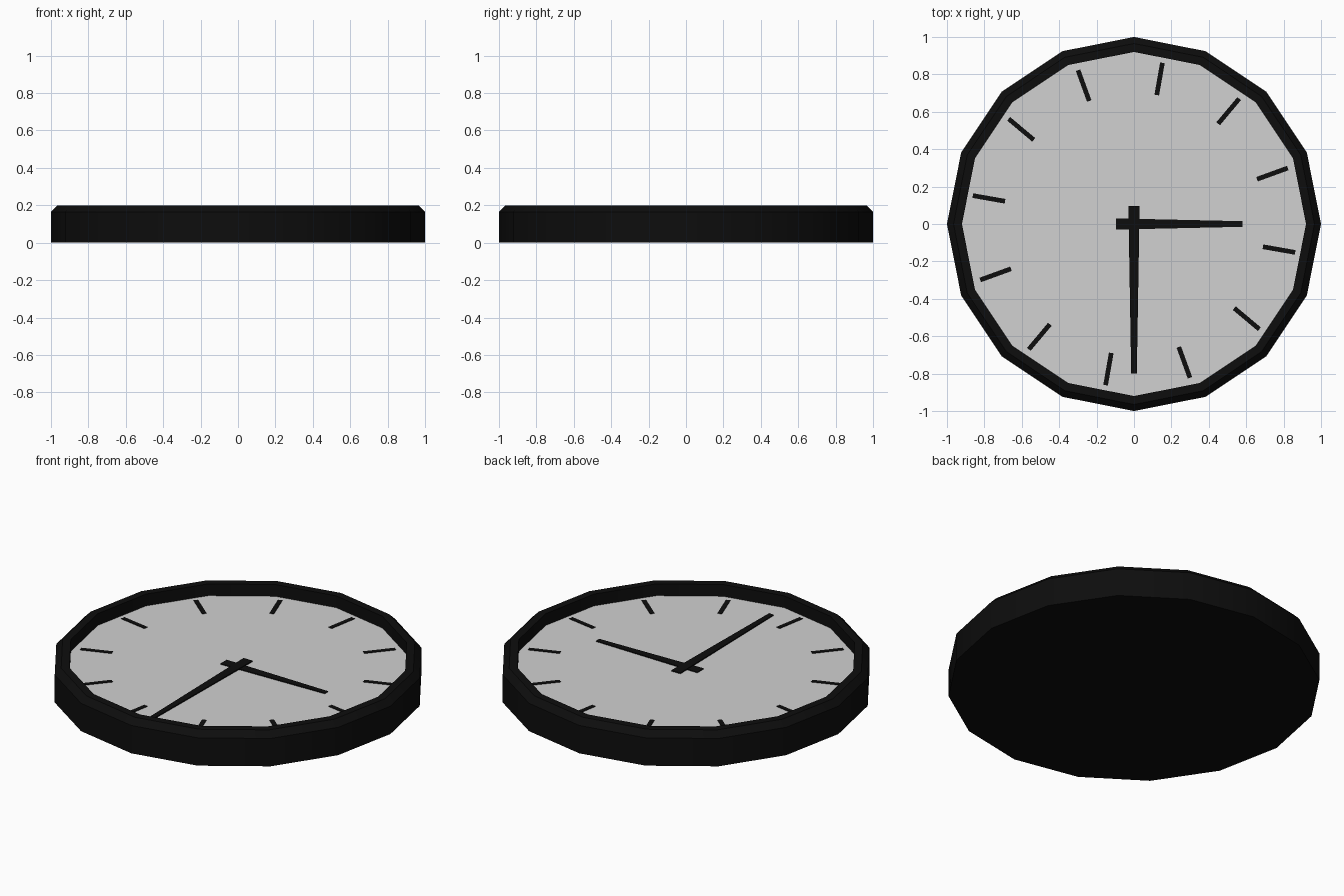
import bpy, bmesh, math

if "Cube" in bpy.data.objects:
    bpy.data.objects.remove(bpy.data.objects["Cube"])

SIDES = 16
FACE_Z = 0.13


def material(name, value):
    m = bpy.data.materials.new(name)
    m.diffuse_color = (value, value, value, 1)
    m.use_nodes = True
    m.node_tree.nodes["Principled BSDF"].inputs["Base Color"].default_value = m.diffuse_color
    return m


black = material("black plastic", 0.004)
white = material("dial grey white", 0.64)


def finish(name, bm, mat, smooth=False):
    bmesh.ops.recalc_face_normals(bm, faces=bm.faces)
    me = bpy.data.meshes.new(name)
    bm.to_mesh(me)
    bm.free()
    me.materials.append(mat)
    ob = bpy.data.objects.new(name, me)
    bpy.context.collection.objects.link(ob)
    if smooth:
        bpy.context.view_layer.objects.active = ob
        ob.select_set(True)
        bpy.ops.object.shade_smooth_by_angle(angle=math.radians(30))
        ob.select_set(False)
    return ob


def ring(bm, r, z):
    return [bm.verts.new((r * math.cos(2 * math.pi * i / SIDES),
                          r * math.sin(2 * math.pi * i / SIDES), z))
            for i in range(SIDES)]


def bar(name, start, end, w0, w1, z, thick, angle):
    """Flat tapered bar lying along a direction from the centre."""
    bm = bmesh.new()
    c, s = math.cos(angle), math.sin(angle)
    outline = [(start, -w0 / 2), (end, -w1 / 2), (end, w1 / 2), (start, w0 / 2)]
    face = bm.faces.new([bm.verts.new((x * c - y * s, x * s + y * c, z))
                         for x, y in outline])
    ext = bmesh.ops.extrude_face_region(bm, geom=[face])["geom"]
    bmesh.ops.translate(bm, vec=(0, 0, thick),
                        verts=[v for v in ext if isinstance(v, bmesh.types.BMVert)])
    return finish(name, bm, black)


# Case: lathed profile with chamfered outer rim and recessed well, closed back
bm = bmesh.new()
profile = [(1, 0), (1, 0.165), (0.965, 0.2), (0.92, 0.2), (0.92, FACE_Z - 0.01)]
rings = [ring(bm, r, z) for r, z in profile]
for a, b in zip(rings, rings[1:]):
    for i in range(SIDES):
        j = (i + 1) % SIDES
        bm.faces.new((a[i], a[j], b[j], b[i]))
bm.faces.new(rings[0])
bm.faces.new(rings[-1])
finish("case", bm, black, smooth=True)

# Dial plate
bm = bmesh.new()
bm.faces.new(ring(bm, 0.92, FACE_Z))
dial = finish("dial", bm, white)
if dial.data.polygons[0].normal.z < 0:
    dial.data.flip_normals()

# Hour marks
for k in range(12):
    bar(f"hour_mark_{k + 1}", 0.70, 0.875, 0.025, 0.025, FACE_Z, 0.003,
        math.radians(20 + 30 * k))

# Hands
bar("hour_hand", -0.095, 0.58, 0.06, 0.03, FACE_Z + 0.001, 0.005, 0)
bar("minute_hand", -0.095, 0.80, 0.06, 0.03, FACE_Z + 0.003, 0.006, -math.pi / 2)
